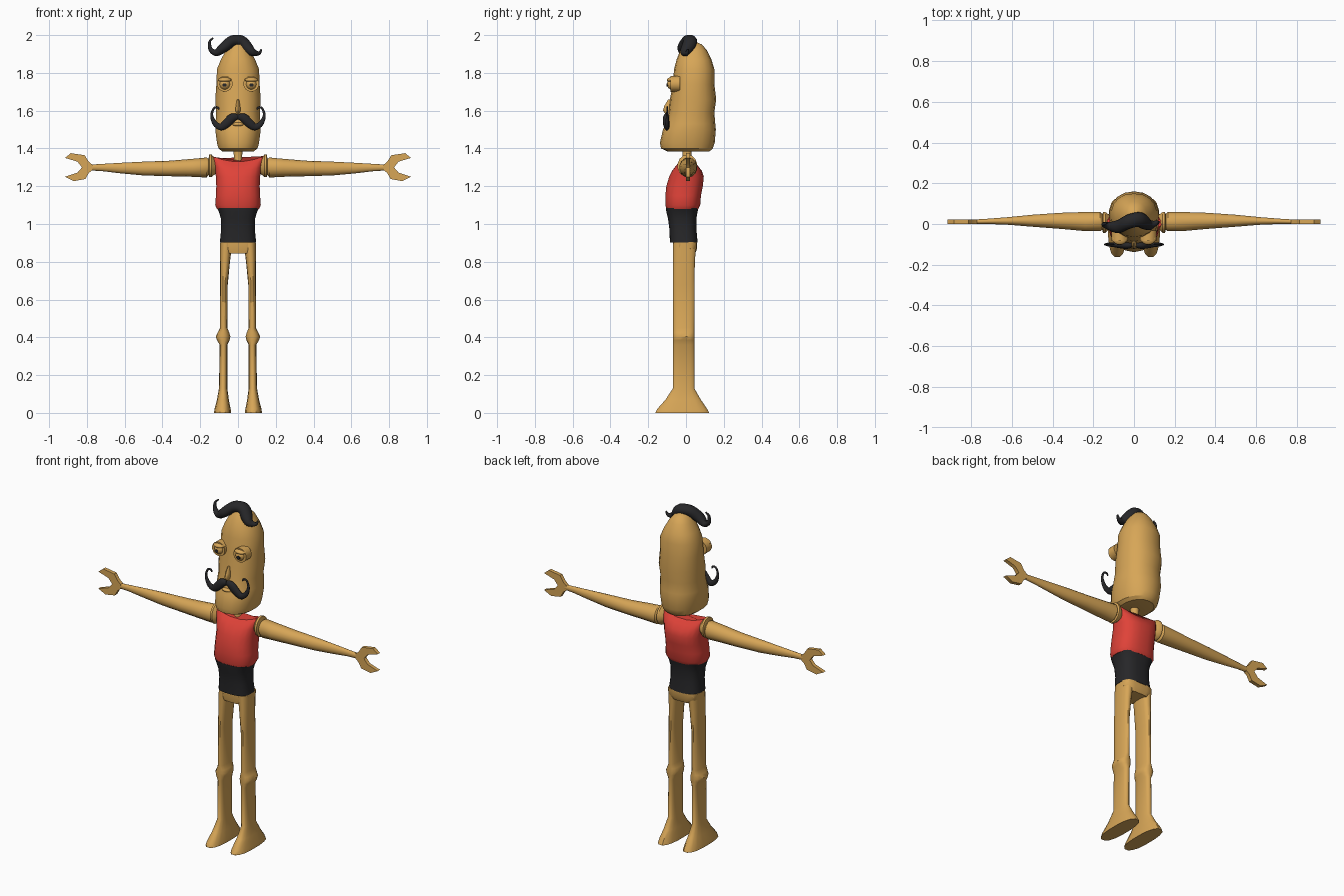
import bpy, bmesh, math
from mathutils import Vector as V


def material(name, col):
    m = bpy.data.materials.new(name)
    m.diffuse_color = (*col, 1)
    return m


TAN = material("tan skin", (0.68, 0.38, 0.095))
BLACK = material("soft black", (0.02, 0.02, 0.022))
RED = material("shirt red", (0.74, 0.055, 0.04))


def finish(name, bm, mat, mirror=False, angle=40):
    bmesh.ops.recalc_face_normals(bm, faces=bm.faces)
    me = bpy.data.meshes.new(name)
    bm.to_mesh(me)
    bm.free()
    me.materials.append(mat)
    ob = bpy.data.objects.new(name, me)
    bpy.context.collection.objects.link(ob)
    bpy.ops.object.select_all(action='DESELECT')
    ob.select_set(True)
    bpy.context.view_layer.objects.active = ob
    bpy.ops.object.shade_smooth_by_angle(angle=math.radians(angle))
    if mirror:
        md = ob.modifiers.new("mirror", 'MIRROR')
        md.use_mirror_merge = False
    return ob


def loft(rings, n=16, p=2.0):
    """Skin rings given as (centre, half axis, half axis); p squares the section."""
    bm = bmesh.new()
    loops = []
    for c, u, w in rings:
        loop = []
        for i in range(n):
            a = math.tau * (i + 0.5) / n
            ca, sa = math.cos(a), math.sin(a)
            ca = math.copysign(abs(ca) ** (2 / p), ca)
            sa = math.copysign(abs(sa) ** (2 / p), sa)
            loop.append(bm.verts.new(c + u * ca + w * sa))
        loops.append(loop)
    for a, b in zip(loops, loops[1:]):
        for i in range(n):
            j = (i + 1) % n
            bm.faces.new((a[i], a[j], b[j], b[i]))
    bm.faces.new(loops[0])
    bm.faces.new(loops[-1])
    return bm


def stack(rows):
    """Rings up z from rows of (z, x0, x1, y0, y1)."""
    return [(V(((a + b) / 2, (c + d) / 2, z)), V(((b - a) / 2, 0, 0)), V((0, (d - c) / 2, 0)))
            for z, a, b, c, d in rows]


def centred(rows):
    return stack([(z, -h, h, c, d) for z, h, c, d in rows])


def curl(pts, steps=5, depth=0.7):
    """Smooth tapered strand through points of (x, y, z, radius)."""
    P = [pts[0]] + pts + [pts[-1]]
    path = []
    for k in range(1, len(P) - 2):
        a, b, c, d = (V(q) for q in P[k - 1:k + 3])
        for s in range(steps):
            t = s / steps
            path.append(0.5 * (2 * b + (c - a) * t + (2 * a - 5 * b + 4 * c - d) * t * t
                               + (3 * b - a - 3 * c + d) * t ** 3))
    path.append(V(pts[-1]))
    rings = []
    for i, q in enumerate(path):
        t = (path[min(i + 1, len(path) - 1)] - path[max(i - 1, 0)]).to_3d()
        side = V((t.z, 0, -t.x)).normalized()
        rings.append((q.to_3d(), side * q[3], V((0, 1, 0)) * max(q[3] * depth, 0.004)))
    return loft(rings, 12)


# Head with soft horizontal bulges and a jutting chin
finish("head", loft(centred([
    (1.385, .085, -.10, .125), (1.40, .105, -.132, .142), (1.43, .113, -.138, .152),
    (1.50, .122, -.122, .158), (1.53, .121, -.108, .155), (1.59, .117, -.092, .15),
    (1.66, .122, -.085, .16), (1.74, .116, -.07, .15), (1.82, .113, -.063, .15),
    (1.87, .092, -.05, .135), (1.92, .064, -.03, .11), (1.95, .04, -.01, .085),
    (1.963, .015, .02, .055)]), 18, 2.2), TAN, angle=30)

# Neck
finish("neck", loft(centred([(1.30, .035, -.03, .04), (1.345, .022, -.018, .028),
                             (1.40, .025, -.02, .03)]), 12), TAN)

# Shirt, with the collar dipping between raised shoulders
bm = loft(centred([
    (1.08, .112, -.105, .066), (1.10, .122, -.11, .076), (1.15, .118, -.11, .08),
    (1.20, .116, -.105, .09), (1.25, .118, -.09, .095), (1.28, .125, -.075, .085),
    (1.31, .135, -.05, .06), (1.33, .138, -.028, .038)]), 20, 2.5)
for v in bm.verts:
    if v.co.z > 1.26:
        v.co.z += 0.03 * (abs(v.co.x) / 0.138) ** 2
finish("shirt", bm, RED)

# Waistband
finish("waist", loft(centred([
    (.903, .097, -.086, .062), (.97, .09, -.088, .056), (1.03, .092, -.096, .056),
    (1.065, .102, -.105, .062), (1.085, .112, -.107, .066)]), 20, 2.8), BLACK)

# Hips and legs, with knee bulge and flared pointed feet
finish("hips", loft(centred([(.845, .07, -.066, .05), (.87, .094, -.07, .06),
                             (.905, .095, -.07, .06)]), 16, 4), TAN)
finish("leg", loft(stack([
    (0, .036, .128, -.165, .125), (.02, .038, .125, -.155, .115),
    (.07, .048, .112, -.11, .08), (.13, .056, .101, -.07, .045),
    (.36, .056, .097, -.07, .045), (.385, .044, .112, -.07, .045),
    (.405, .04, .118, -.07, .046), (.425, .046, .108, -.07, .045),
    (.45, .056, .096, -.07, .045), (.68, .054, .095, -.07, .045),
    (.80, .042, .095, -.07, .048), (.90, .03, .095, -.07, .055)]), 16, 2.5),
    TAN, True)

# Arms: rows of (x, z0, z1, y0, y1)
rows = [(.115, 1.27, 1.34, -.02, .04), (.14, 1.248, 1.368, -.045, .06),
        (.152, 1.248, 1.368, -.045, .06), (.156, 1.262, 1.345, -.03, .05),
        (.166, 1.246, 1.352, -.036, .06), (.24, 1.25, 1.345, -.036, .06),
        (.36, 1.253, 1.335, -.025, .056), (.50, 1.257, 1.33, -.014, .046),
        (.62, 1.268, 1.324, -.004, .034), (.72, 1.28, 1.318, 0, .026),
        (.79, 1.284, 1.314, 0, .022)]
finish("arm", loft([(V((x, (c + d) / 2, (a + b) / 2)), V((0, (d - c) / 2, 0)),
                     V((0, 0, (b - a) / 2))) for x, a, b, c, d in rows], 14), TAN, True)

# Pincer hands
bm = bmesh.new()
outline = [(.77, 1.313), (.79, 1.33), (.812, 1.364), (.885, 1.375), (.916, 1.35), (.85, 1.33),
           (.826, 1.30), (.85, 1.272), (.916, 1.25), (.87, 1.227), (.808, 1.238),
           (.79, 1.27), (.77, 1.286)]
face = bm.faces.new([bm.verts.new((x, 0, z)) for x, z in outline])
ext = bmesh.ops.extrude_face_region(bm, geom=[face])
for v in ext["geom"]:
    if isinstance(v, bmesh.types.BMVert):
        v.co.y = 0.022
finish("hand", bm, TAN, True)

# Moustache
finish("moustache", curl([
    (0, -.103, 1.568, .014), (.03, -.105, 1.562, .024), (.058, -.104, 1.535, .024),
    (.09, -.102, 1.514, .019), (.122, -.101, 1.532, .014), (.139, -.10, 1.575, .008),
    (.128, -.10, 1.612, .006), (.108, -.10, 1.617, .006), (.10, -.10, 1.605, .004)]), BLACK, True)

# Curled forelock
finish("forelock", curl([
    (-.132, .005, 1.985, .004), (-.15, 0, 1.965, .007), (-.145, -.005, 1.925, .012),
    (-.115, -.012, 1.907, .019), (-.075, -.012, 1.935, .028), (-.03, .01, 1.968, .031),
    (.02, .022, 1.967, .031), (.052, .01, 1.93, .031), (.082, -.005, 1.907, .02),
    (.112, .005, 1.905, .01), (.124, .01, 1.925, .004)], depth=1.2), BLACK)


# Eyes: ball, brow-like lids and a small pupil plate
def ball(name, centre, size, mat, mirror=True):
    b = bmesh.new()
    bmesh.ops.create_uvsphere(b, u_segments=16, v_segments=10, radius=1)
    for v in b.verts:
        v.co = V(centre) + V(a * s for a, s in zip(v.co, size))
    return finish(name, b, mat, mirror)


def disc(name, centre, r, depth, mat, n=12, flat=1.0):
    c = V(centre)
    ends = (V((0, -depth / 2, 0)), V((0, depth / 2, 0)))
    return finish(name, loft([(c + e, V((r, 0, 0)), V((0, 0, r * flat))) for e in ends], n),
                  mat, True)


disc("eye_socket", (.07, -.058, 1.742), .042, .05, TAN, 14)
ball("eyeball", (.07, -.068, 1.74), (.031, .033, .031), TAN)
disc("pupil", (.072, -.0995, 1.736), .012, .006, BLACK, 8, 0.8)
ball("eyelid", (.07, -.072, 1.763), (.037, .03, .014), TAN)

# Nose and lower lip
finish("nose", loft(centred([(1.585, .008, -.11, -.07), (1.60, .014, -.122, -.07),
                             (1.625, .012, -.115, -.07), (1.66, .006, -.094, -.07)]), 10), TAN)
ball("lower_lip", (0, -.108, 1.528), (.03, .014, .01), TAN, False)
